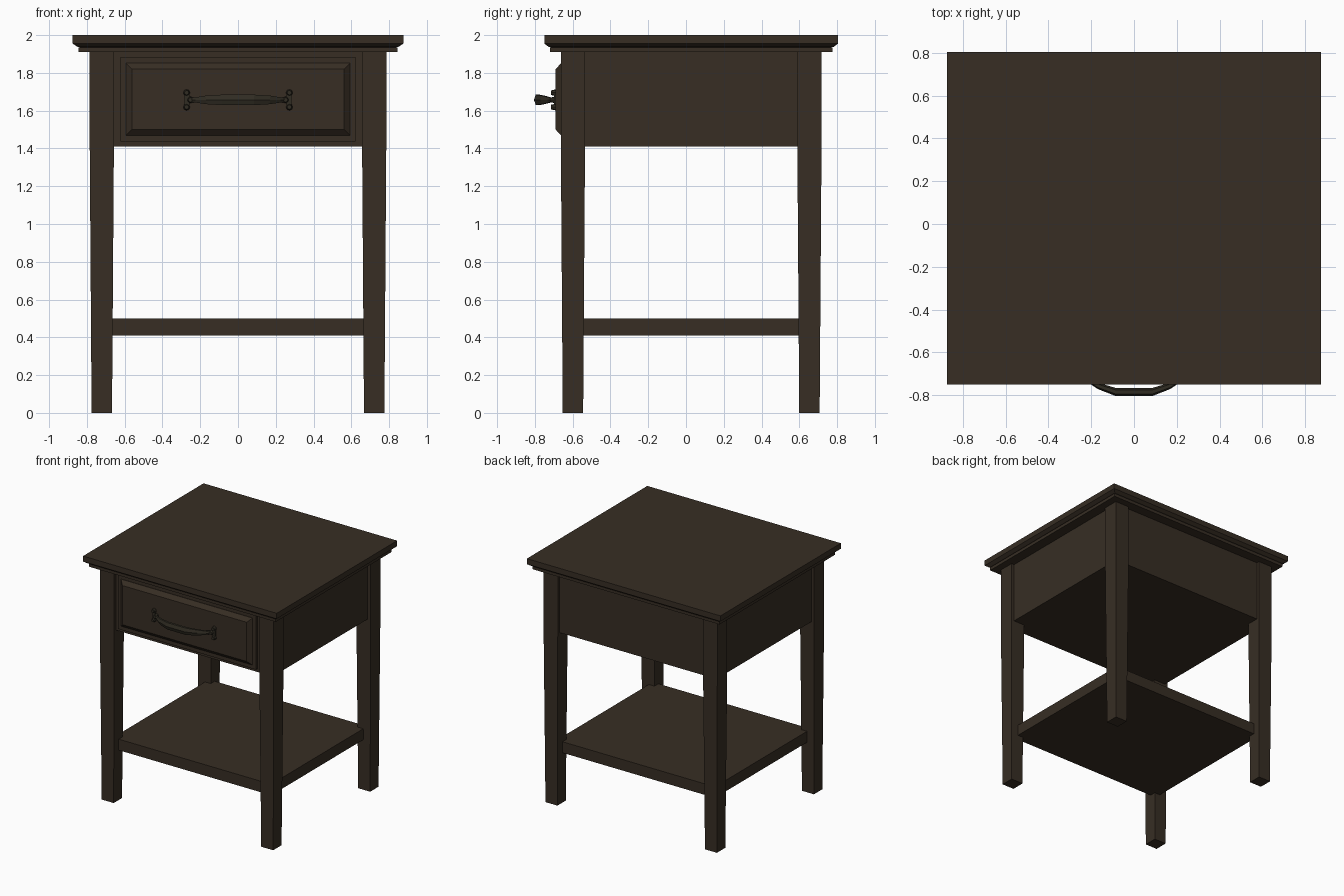
import bpy, bmesh, math
from mathutils import Matrix

if "Cube" in bpy.data.objects:
    bpy.data.objects.remove(bpy.data.objects["Cube"])

CY = 0.0275  # centre of the table body in y (the handle sticks out in front)


def material(name, col):
    m = bpy.data.materials.new(name)
    m.diffuse_color = (*col, 1)
    m.use_nodes = True
    m.node_tree.nodes["Principled BSDF"].inputs["Base Color"].default_value = m.diffuse_color
    return m


WOOD = material("dark brown wood", (0.038, 0.0265, 0.0172))
METAL = material("dark bronze metal", (0.030, 0.0255, 0.0165))


def finish(name, bm, mat):
    bmesh.ops.recalc_face_normals(bm, faces=bm.faces)
    me = bpy.data.meshes.new(name)
    bm.to_mesh(me)
    bm.free()
    me.materials.append(mat)
    ob = bpy.data.objects.new(name, me)
    bpy.context.collection.objects.link(ob)
    return ob


def loft(name, rings, mat):
    """Closed solid through a list of rings with equal point counts."""
    bm = bmesh.new()
    loops = [[bm.verts.new(p) for p in r] for r in rings]
    n = len(loops[0])
    for a, b in zip(loops, loops[1:]):
        for i in range(n):
            j = (i + 1) % n
            bm.faces.new((a[i], a[j], b[j], b[i]))
    bm.faces.new(loops[0])
    bm.faces.new(loops[-1])
    return finish(name, bm, mat)


def rect_z(hx, hy, z, cx=0, cy=CY):
    return [(cx + sx * hx, cy + sy * hy, z) for sx, sy in ((-1, -1), (1, -1), (1, 1), (-1, 1))]


def rect_y(hx, hz, y, cx=0, cz=1.66):
    return [(cx + sx * hx, y, cz + sz * hz) for sx, sz in ((-1, -1), (1, -1), (1, 1), (-1, 1))]


# Table top with chamfered underside and moulding step
loft("table_top", [rect_z(0.835, 0.74, 1.935), rect_z(0.85, 0.755, 1.938),
                   rect_z(0.875, 0.7775, 1.955), rect_z(0.875, 0.7775, 2.0)], WOOD)
loft("top_moulding", [rect_z(0.845, 0.747, 1.91), rect_z(0.845, 0.747, 1.935)], WOOD)

# Legs: straight beside the drawer box, tapering below
for sx, side in ((-1, "left"), (1, "right")):
    for sy, end in ((-1, "front"), (1, "back")):
        cx, cy = sx * 0.721, CY + sy * 0.626
        loft(f"{end}_{side}_leg", [rect_z(0.054, 0.054, 0, cx, cy),
                                   rect_z(0.064, 0.064, 1.41, cx, cy),
                                   rect_z(0.064, 0.064, 1.91, cx, cy)], WOOD)

# Drawer box and lower shelf
loft("drawer_box", [rect_z(0.76, 0.665, 1.41), rect_z(0.76, 0.665, 1.912)], WOOD)
loft("shelf", [rect_z(0.715, 0.62, 0.41), rect_z(0.715, 0.62, 0.5)], WOOD)

# Drawer front with raised, bevelled panel
loft("drawer_front", [rect_y(0.622, 0.223, -0.60), rect_y(0.622, 0.223, -0.658)], WOOD)
loft("drawer_panel", [rect_y(0.594, 0.192, -0.65), rect_y(0.594, 0.192, -0.661),
                      rect_y(0.562, 0.16, -0.69)], WOOD)

# Handle bar: six-sided section, thick in the middle, thin at the ends
path = [(0.25, -0.70, 0.017, 0.016), (0.225, -0.722, 0.012, 0.016),
        (0.17, -0.757, 0.015, 0.026), (0.085, -0.786, 0.019, 0.032)]
path = [(-x, y, d, h) for x, y, d, h in path] + path[::-1]
rings = []
for x, y, d, h in path:
    rings.append([(x, y + d * math.cos(a), 1.657 + h * math.sin(a))
                  for a in (math.radians(60 * i) for i in range(6))])
loft("handle_bar", rings, METAL)

# Handle mounts: a small plate with three round studs at each end
for s, side in ((-1, "left"), (1, "right")):
    loft(f"{side}_handle_plate", [rect_y(0.012, 0.04, y, s * 0.27, 1.657)
                                  for y in (-0.685, -0.700)], METAL)
    bm = bmesh.new()
    for x, z, depth in ((0.272, 1.695, 0.03), (0.272, 1.619, 0.03), (0.252, 1.657, 0.035)):
        rot = Matrix.Rotation(math.pi / 2, 4, 'X')
        loc = Matrix.Translation((s * x, -0.685 - depth / 2, z))
        bmesh.ops.create_cone(bm, cap_ends=True, segments=8, radius1=0.019, radius2=0.012,
                              depth=depth, matrix=loc @ rot)
    finish(f"{side}_handle_studs", bm, METAL)
